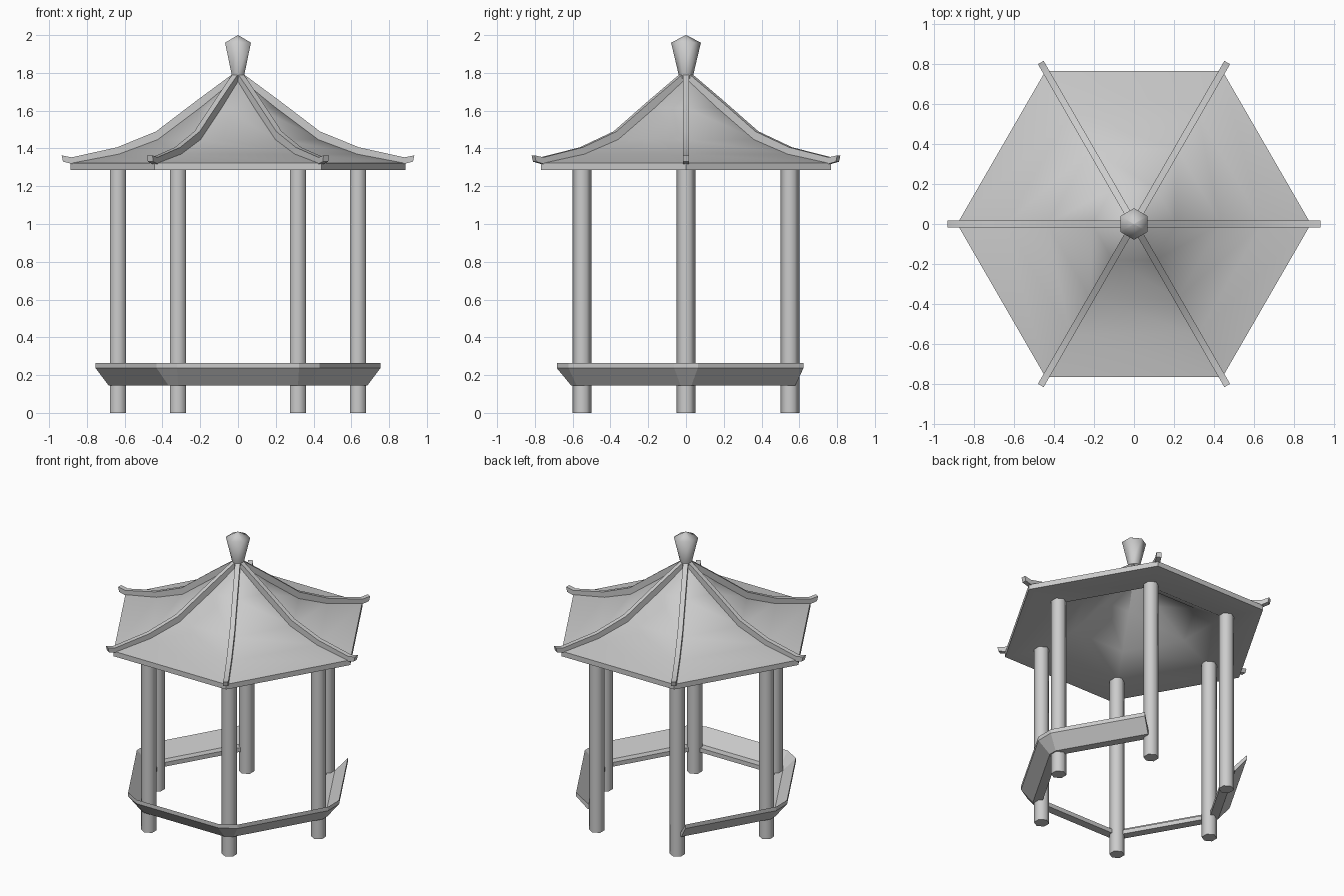
import bpy, bmesh
from math import radians, sin, cos, pi

if "Cube" in bpy.data.objects:
    bpy.data.objects.remove(bpy.data.objects["Cube"])


def finish(name, bm, angle=40):
    bmesh.ops.remove_doubles(bm, verts=bm.verts, dist=0.0005)
    bmesh.ops.recalc_face_normals(bm, faces=bm.faces)
    me = bpy.data.meshes.new(name)
    bm.to_mesh(me)
    bm.free()
    ob = bpy.data.objects.new(name, me)
    bpy.context.collection.objects.link(ob)
    bpy.ops.object.select_all(action='DESELECT')
    ob.select_set(True)
    bpy.context.view_layer.objects.active = ob
    bpy.ops.object.shade_smooth_by_angle(angle=radians(angle))
    return ob


def loft(bm, rings):
    """Join closed rows of points with quads and cap both ends."""
    rows = [[bm.verts.new(p) for p in r] for r in rings]
    n = len(rows[0])
    for a, b in zip(rows, rows[1:]):
        for i in range(n):
            j = (i + 1) % n
            bm.faces.new((a[i], a[j], b[j], b[i]))
    bm.faces.new(rows[0])
    bm.faces.new(rows[-1])


def hexagon(r, z, turn=0.0, cx=0.0, cy=0.0):
    return [(cx + r * cos(turn + i * pi / 3), cy + r * sin(turn + i * pi / 3), z)
            for i in range(6)]


# Six hexagonal columns
R = 0.635
for i in range(6):
    a = i * pi / 3
    bm = bmesh.new()
    loft(bm, [hexagon(0.05, z, pi / 6, R * cos(a), R * sin(a)) for z in (0, 1.295)])
    finish("column_%d" % (i + 1), bm, 65)

# Curved hexagonal roof shell: top skin, eave lip, flat soffit, hollow inside
roof = [(0.001, 1.785), (0.21, 1.615), (0.434, 1.447), (0.64, 1.37), (0.886, 1.323),
        (0.886, 1.287), (0.61, 1.289), (0.42, 1.39), (0.195, 1.56), (0.001, 1.73)]
bm = bmesh.new()
loft(bm, [hexagon(r, z) for r, z in roof])
finish("roof", bm, 45)

# Ridge beams with upturned tips
top = [(0.0, 1.815), (0.217, 1.655), (0.434, 1.49), (0.64, 1.406), (0.88, 1.353), (0.934, 1.363)]
low = [(0.0, 1.765), (0.2, 1.61), (0.424, 1.44), (0.632, 1.366), (0.875, 1.317), (0.926, 1.33)]
w = 0.0165
for i in range(6):
    c, s = cos(i * pi / 3), sin(i * pi / 3)
    rings = []
    for (r1, z1), (r2, z2) in zip(top, low):
        rings.append([(r * c - t * s, r * s + t * c, z)
                      for r, z, t in ((r1, z1, w), (r1, z1, -w), (r2, z2, -w), (r2, z2, w))])
    bm = bmesh.new()
    loft(bm, rings)
    finish("ridge_%d" % (i + 1), bm, 30)

# Finial
bm = bmesh.new()
loft(bm, [hexagon(r, z, pi / 6) for r, z in
          ((0.038, 1.77), (0.041, 1.80), (0.079, 1.96), (0.001, 2.0))])
finish("finial", bm, 85)

# Bench on five sides, open at the back, with fanned corners
section = [(0.55, 0.145), (0.608, 0.145), (0.684, 0.237), (0.684, 0.265),
           (0.60, 0.175), (0.55, 0.175)]
rings = []
for k in range(5):
    a = radians(150 + 60 * k)
    for side in (-1, 1):
        rings.append([(d * cos(a) - h * sin(a), d * sin(a) + h * cos(a), z)
                      for d, z in section
                      for h in [side * (0.3175 if d < 0.65 else 0.323)]])
bm = bmesh.new()
loft(bm, rings)
finish("bench", bm, 15)
